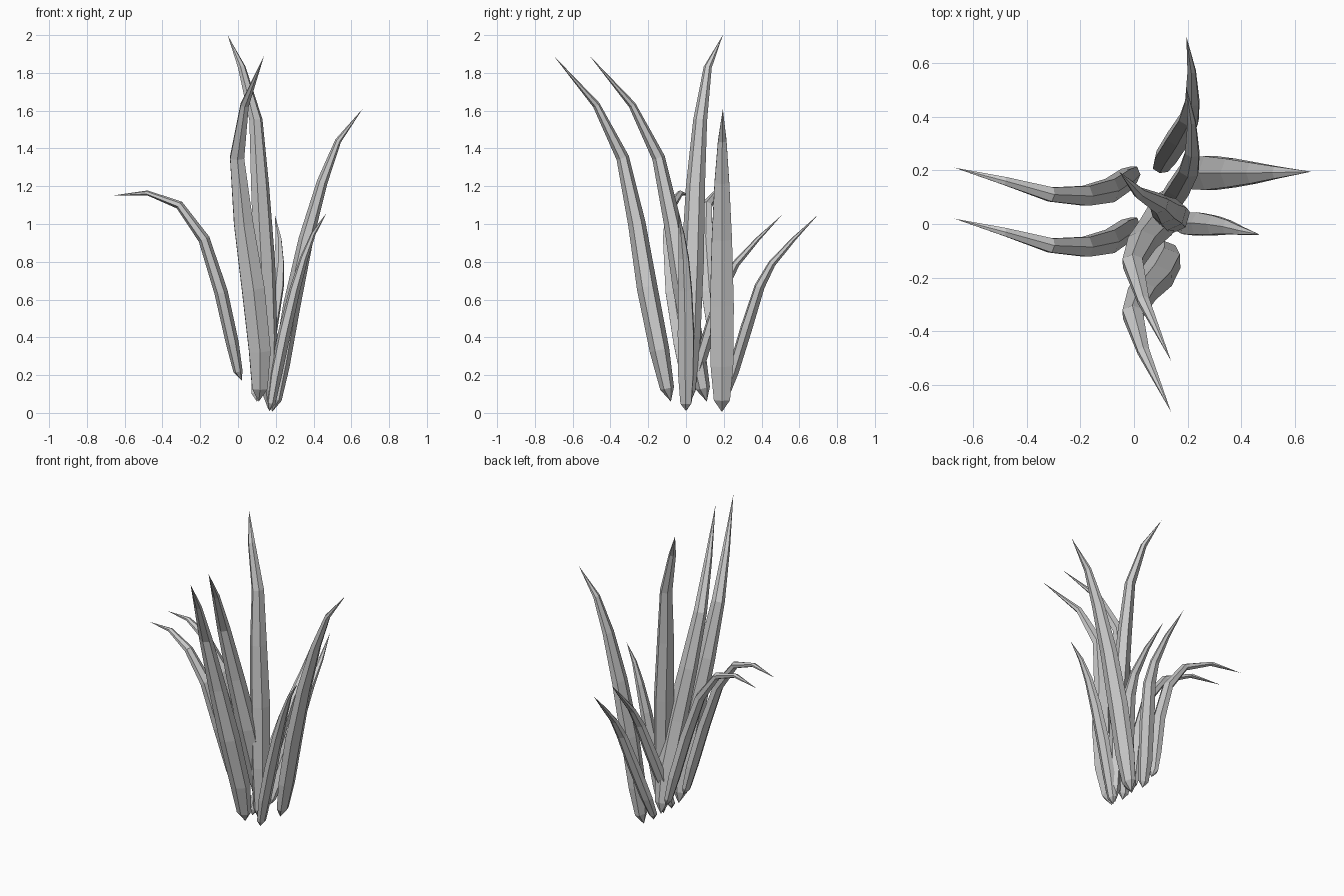
import bpy, bmesh, math
from mathutils import Vector

if "Cube" in bpy.data.objects:
    bpy.data.objects.remove(bpy.data.objects["Cube"])

SIDES = 6
TAPER = [0, 0.68, 0.95, 1.0, 0.85, 0.62, 0.36, 0]


def blade(name, path, width, thick, dy=0.0):
    """Faceted leaf swept along a path, closed to a point at both ends."""
    pts = [Vector(p) + Vector((0, dy, 0)) for p in path]
    lean = pts[-1] - pts[0]
    side = Vector((-lean.y, lean.x, 0)).normalized()
    bm = bmesh.new()
    root, tip = bm.verts.new(pts[0]), bm.verts.new(pts[-1])
    rings = []
    for i in range(1, len(pts) - 1):
        tangent = (pts[i + 1] - pts[i - 1]).normalized()
        s = (side - tangent * side.dot(tangent)).normalized()
        n = tangent.cross(s)
        ring = []
        for k in range(SIDES):
            a = 2 * math.pi * k / SIDES
            offset = n * math.cos(a) * thick + s * math.sin(a) / 0.866 * width
            ring.append(bm.verts.new(pts[i] + offset * TAPER[i]))
        rings.append(ring)
    for k in range(SIDES):
        j = (k + 1) % SIDES
        bm.faces.new((root, rings[0][j], rings[0][k]))
        for a, b in zip(rings, rings[1:]):
            bm.faces.new((a[k], a[j], b[j], b[k]))
        bm.faces.new((tip, rings[-1][k], rings[-1][j]))
    bmesh.ops.recalc_face_normals(bm, faces=bm.faces)
    mesh = bpy.data.meshes.new(name)
    bm.to_mesh(mesh)
    bm.free()
    bpy.context.collection.objects.link(bpy.data.objects.new(name, mesh))


left = [(.02, .19, .17), (0, .185, .22), (-.03, .165, .37), (-.09, .125, .64),
        (-.18, .105, .92), (-.31, .11, 1.1), (-.48, .16, 1.165), (-.67, .21, 1.15)]
front = [(.11, -.08, .06), (.115, -.1, .13), (.115, -.14, .33), (.08, -.205, .66),
         (.03, -.26, 1.0), (-.005, -.335, 1.35), (.035, -.475, 1.63), (.138, -.7, 1.89)]
back = [(.10, .2, .06), (.10, .21, .1), (.12, .25, .22), (.165, .32, .45),
        (.205, .39, .67), (.217, .455, .79), (.215, .57, .92), (.195, .7, 1.05)]

# Paired blades, the second a copy shifted along y
for i, shift in enumerate((0, .19)):
    blade(f"left_blade_{i + 1}", left, .043, .036, -shift)
    blade(f"front_blade_{i + 1}", front, .06, .055, shift)
    blade(f"back_blade_{i + 1}", back, .042, .032, -shift)

# Large and small right blades
blade("right_blade_large",
      [(.18, .19, .005), (.2, .19, .07), (.23, .19, .25), (.285, .19, .57),
       (.36, .19, .92), (.445, .19, 1.22), (.53, .192, 1.44), (.66, .195, 1.61)],
      .063, .046)
blade("right_blade_small",
      [(.165, 0, .01), (.175, 0, .05), (.2, 0, .2), (.245, 0, .42),
       (.3, -.005, .65), (.35, -.012, .82), (.4, -.025, .95), (.47, -.04, 1.06)],
      .042, .034)

# Tall centre blade
blade("tall_blade",
      [(.16, .01, .02), (.16, .01, .12), (.155, .02, .4), (.14, .035, .8),
       (.117, .05, 1.2), (.095, .075, 1.55), (.02, .115, 1.83), (-.055, .195, 2.0)],
      .056, .052)
